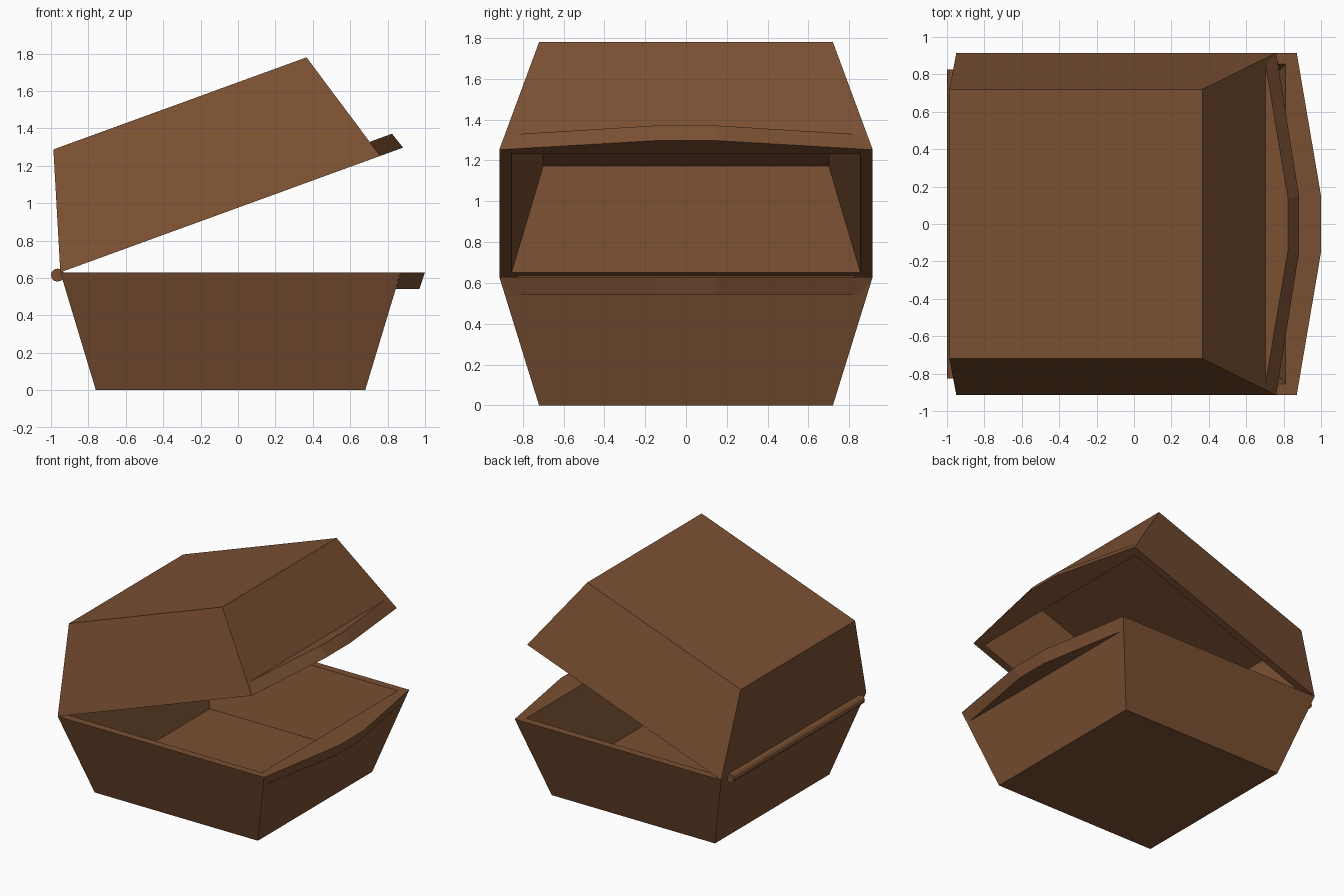
import bpy, bmesh, math
from mathutils import Matrix, Vector

if "Cube" in bpy.data.objects:
    bpy.data.objects.remove(bpy.data.objects["Cube"])

brown = bpy.data.materials.new("warm brown card")
brown.diffuse_color = (0.195, 0.080, 0.032, 1)
brown.use_nodes = True
brown.node_tree.nodes["Principled BSDF"].inputs["Base Color"].default_value = brown.diffuse_color

HINGE = Vector((-0.95, 0, 0.63))
# Lid is the base mirrored in the rim plane, then swung open 20 degrees
OPEN = (Matrix.Translation(HINGE) @ Matrix.Rotation(math.radians(-20), 4, 'Y')
        @ Matrix.Scale(-1, 4, (0, 0, 1)) @ Matrix.Translation(-HINGE))


def finish(name, bm, matrix=Matrix()):
    bm.transform(matrix)
    bmesh.ops.recalc_face_normals(bm, faces=bm.faces)
    me = bpy.data.meshes.new(name)
    bm.to_mesh(me)
    bm.free()
    me.materials.append(brown)
    ob = bpy.data.objects.new(name, me)
    bpy.context.collection.objects.link(ob)
    return ob


def rect(x0, x1, w, z):
    return [(x0, -w, z), (x1, -w, z), (x1, w, z), (x0, w, z)]


def loft(bm, loops):
    """Skin successive four-sided loops and cap both ends."""
    rings = [[bm.verts.new(p) for p in l] for l in loops]
    for a, b in zip(rings, rings[1:]):
        for i in range(4):
            j = (i + 1) % 4
            bm.faces.new((a[i], a[j], b[j], b[i]))
    bm.faces.new(rings[0])
    bm.faces.new(rings[-1])


def tray(name, matrix):
    # Tapered outer wall, flat rim, tapered cavity
    bm = bmesh.new()
    loft(bm, [rect(-0.76, 0.68, 0.72, 0), rect(-0.95, 0.87, 0.915, 0.63),
              rect(-0.89, 0.81, 0.855, 0.63), rect(-0.74, 0.66, 0.70, 0.13)])
    finish(name, bm, matrix)


def tab(name, matrix):
    # Front lip, flush with the rim
    bm = bmesh.new()
    loft(bm, [[(0.87, -0.915, 0.63), (1.0, -0.15, 0.63), (1.0, 0.15, 0.63), (0.87, 0.915, 0.63)],
              [(0.843, -0.85, 0.54), (0.97, -0.14, 0.54), (0.97, 0.14, 0.54), (0.843, 0.85, 0.54)]])
    finish(name, bm, matrix)


for part, m in (("base", Matrix()), ("lid", OPEN)):
    tray(part + "_tray", m)
    tab(part + "_front_tab", m)

# Hinge barrel along the back
bm = bmesh.new()
bmesh.ops.create_cone(bm, cap_ends=True, segments=12, radius1=0.035, radius2=0.035, depth=1.65)
finish("hinge_barrel", bm, Matrix.Translation((-0.965, 0, 0.615)) @ Matrix.Rotation(math.pi / 2, 4, 'X'))
